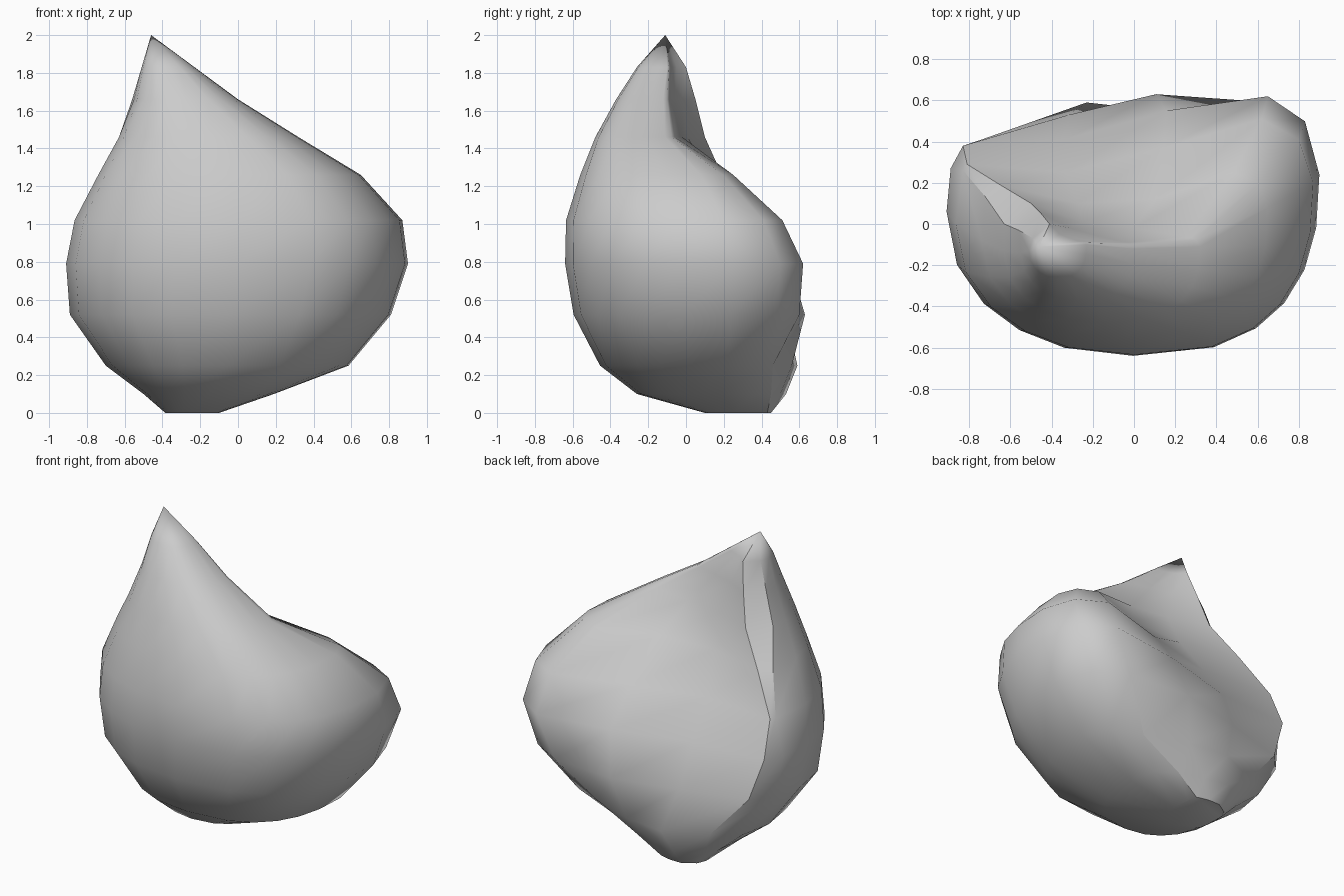
import bpy, bmesh, math

if "Cube" in bpy.data.objects:
    bpy.data.objects.remove(bpy.data.objects["Cube"])

# Horizontal slices of the clove, from tip to base:
# z, inner crease x y, hollow back y (two points), back right x y,
# right end x y, front y, left end x y, outer crease x y
SLICES = [
    (1.83, -.41, .00, -.05, -.07, -.26, -.085, -.23, -.10, -.26, -.51, -.13, -.49, -.07),
    (1.66, -.45, .05, -.02, -.06, -.03, -.09, .00, -.12, -.37, -.55, -.14, -.56, -.03),
    (1.46, -.50, .10, .01, -.02, .25, -.06, .32, -.11, -.48, -.63, -.13, -.63, .00),
    (1.26, -.65, .19, .10, .12, .48, .25, .65, .08, -.56, -.74, -.08, -.72, .13),
    (1.02, -.81, .29, .25, .37, .62, .51, .87, .20, -.635, -.865, .00, -.83, .26),
    (0.79, -.83, .38, .41, .55, .65, .62, .90, .24, -.64, -.91, .06, -.89, .27),
    (0.52, -.74, .41, .53, .63, .53, .60, .81, .24, -.595, -.89, .10, -.85, .29),
    (0.25, -.50, .47, .59, .56, .31, .46, .585, .22, -.455, -.70, .14, -.66, .36),
    (0.10, -.44, .44, .53, .50, .03, .45, .19, .20, -.26, -.50, .15, -.48, .37),
    (0.00, -.36, .40, .45, .45, -.12, .43, -.10, .25, .10, -.38, .22, -.385, .34),
]


def quarter(cx, cy, dx, dy, angles, power):
    """Points on a slightly squared quarter ellipse."""
    return [(cx + dx * math.cos(math.radians(a)) ** power,
             cy + dy * math.sin(math.radians(a)) ** power) for a in angles]


def outline(s):
    """Closed loop for one slice: hollow back, then rounded front."""
    z, ax, ay, by, cy, dx, dy, ex, ey, fy, ix, iy, jx, jy = s
    mid = (ex + ix) / 2
    pts = [(ax, ay), (ax + (dx - ax) / 3, by), (ax + (dx - ax) * 2 / 3, cy), (dx, dy)]
    # round the corner between the back and the right end
    pts.append((dx + (ex - dx) * .72, ey + (dy - ey) * .68))
    pts.append((ex, ey))
    pts += quarter(mid, ey, ex - mid, fy - ey, (12, 26, 40, 54, 70), .78)
    pts.append((mid, fy))
    pts += quarter(mid, iy, ix - mid, fy - iy, (70, 54, 38, 20), .93)
    pts += [(ix, iy), (jx, jy)]
    return [(x, y, z) for x, y in pts]


bm = bmesh.new()
rings = [[bm.verts.new(p) for p in outline(s)] for s in SLICES]
tip = bm.verts.new((-.46, -.11, 2))
n = len(rings[0])

# Tip fan, skin between slices, and base cap
for i in range(n):
    j = (i + 1) % n
    bm.faces.new((tip, rings[0][i], rings[0][j]))
    for upper, lower in zip(rings, rings[1:]):
        bm.faces.new((upper[i], lower[i], lower[j], upper[j]))
bm.faces.new(rings[-1])
bmesh.ops.recalc_face_normals(bm, faces=bm.faces)


def crease(column, rows):
    """Mark a sharp line down one column of the skin."""
    line = [r[column] for r in rings[rows]]
    for a, b in zip(line, line[1:]):
        bm.edges.get((a, b)).smooth = False


crease(0, slice(0, 8))     # inner edge of the left crest
crease(n - 1, slice(0, 5))  # outer edge of the left crest
crease(3, slice(6, 10))    # lower right edge of the back

mesh = bpy.data.meshes.new("clove")
bm.to_mesh(mesh)
bm.free()
clove = bpy.data.objects.new("clove", mesh)
bpy.context.collection.objects.link(clove)

# Smooth skin with the sharp creases kept
bpy.context.view_layer.objects.active = clove
clove.select_set(True)
bpy.ops.object.shade_smooth_by_angle(angle=math.radians(45), keep_sharp_edges=True)
